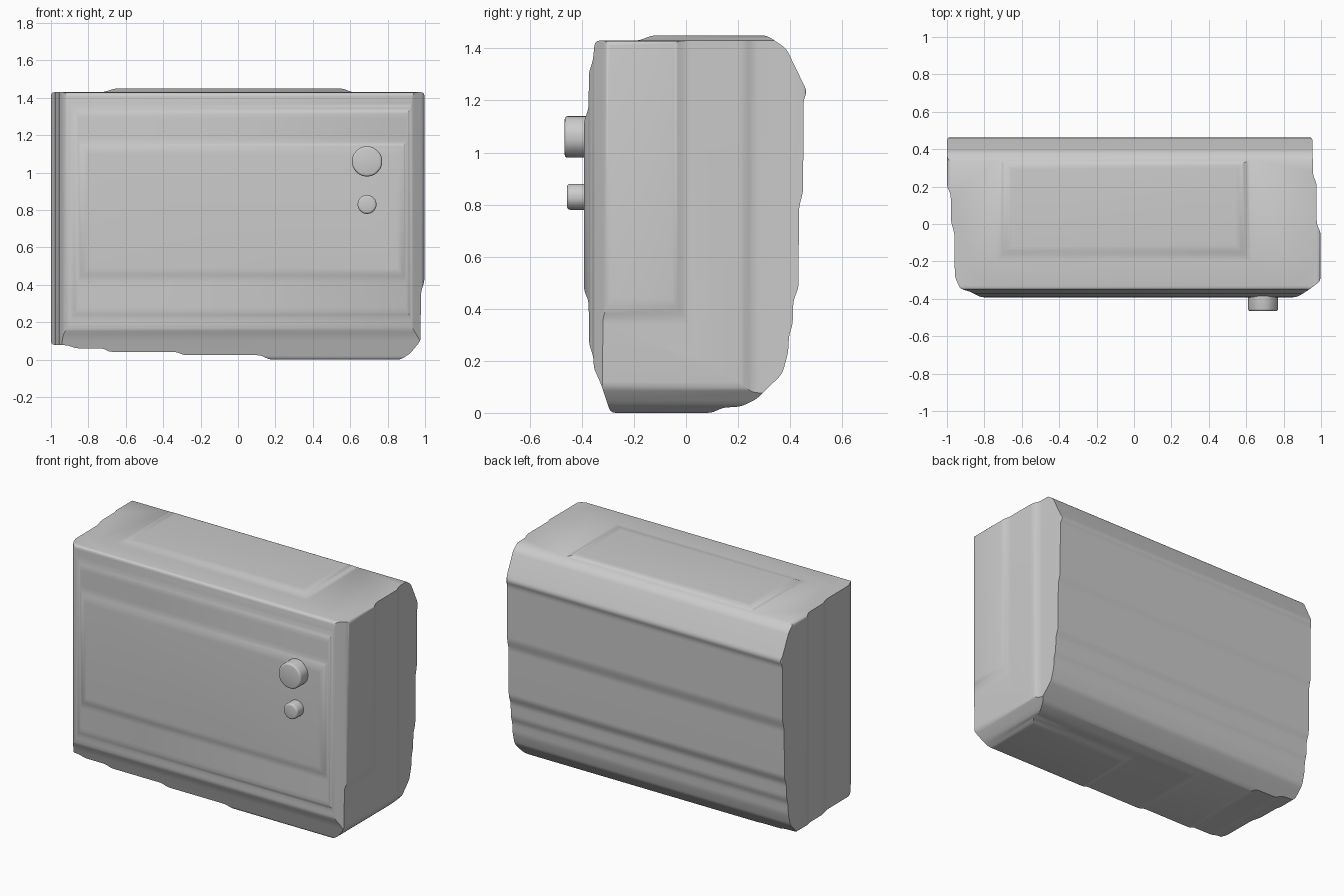
import bpy, bmesh, math
from mathutils import Vector, Matrix

if "Cube" in bpy.data.objects:
    bpy.data.objects.remove(bpy.data.objects["Cube"])

grey = bpy.data.materials.new("case grey")
grey.diffuse_color = (0.6, 0.6, 0.6, 1)
grey.use_nodes = True
grey.node_tree.nodes["Principled BSDF"].inputs["Base Color"].default_value = grey.diffuse_color


def fillet(points, radius=0.02, steps=3):
    """Round every corner of a closed outline with a short curve."""
    pts = [Vector(p) for p in points]
    out = []
    for i, p in enumerate(pts):
        a, b = pts[i - 1] - p, pts[(i + 1) % len(pts)] - p
        s = p + a.normalized() * min(radius, a.length * 0.45)
        e = p + b.normalized() * min(radius, b.length * 0.45)
        for k in range(steps + 1):
            t = k / steps
            out.append(s * (1 - t) ** 2 + p * 2 * t * (1 - t) + e * t * t)
    return out


def add_object(name, bm):
    bmesh.ops.recalc_face_normals(bm, faces=bm.faces[:])
    me = bpy.data.meshes.new(name)
    bm.to_mesh(me)
    bm.free()
    me.materials.append(grey)
    ob = bpy.data.objects.new(name, me)
    bpy.context.collection.objects.link(ob)
    return ob


def prism(name, outline, place, depth):
    """Extrude an outline from -depth to depth; place maps (u, v, w) to x, y, z."""
    bm = bmesh.new()
    pts = fillet(outline)
    rings = [[bm.verts.new(place(p.x, p.y, w)) for p in pts] for w in (-depth, depth)]
    n = len(pts)
    bm.faces.new(rings[0])
    bm.faces.new(rings[1])
    for i in range(n):
        j = (i + 1) % n
        bm.faces.new((rings[0][i], rings[0][j], rings[1][j], rings[1][i]))
    return add_object(name, bm)


def smooth(ob):
    bpy.ops.object.select_all(action='DESELECT')
    ob.select_set(True)
    bpy.context.view_layer.objects.active = ob
    bpy.ops.object.shade_smooth_by_angle(angle=math.radians(35))


# Side outline (y, z): stepped front, sloped rear top, stepped rear
side = [(-0.29, 0), (0.10, 0), (0.14, 0.02), (0.21, 0.024), (0.27, 0.052),
        (0.37, 0.15), (0.392, 0.23), (0.396, 0.30), (0.41, 0.34), (0.412, 0.43),
        (0.432, 0.48), (0.434, 0.79), (0.45, 0.85), (0.451, 1.20), (0.465, 1.235),
        (0.385, 1.40), (0.31, 1.45), (-0.13, 1.45), (-0.18, 1.43),
        (-0.35, 1.43), (-0.358, 1.35), (-0.373, 1.31), (-0.374, 1.17),
        (-0.392, 1.12), (-0.392, 0.47), (-0.374, 0.43), (-0.372, 0.26),
        (-0.356, 0.22), (-0.354, 0.17), (-0.33, 0.12)]
# Front outline (x, z): raised top plate, stepped underside, chamfered corner
front = [(-1, 0.08), (-0.91, 0.077), (-0.87, 0.061), (-0.72, 0.06), (-0.69, 0.042),
         (-0.33, 0.042), (-0.29, 0.024), (0.12, 0.024), (0.17, 0),
         (0.87, 0), (0.92, 0.033), (0.976, 0.10), (0.978, 0.36), (0.997, 0.42),
         (0.997, 1.43), (0.61, 1.43), (0.56, 1.45), (-0.66, 1.45), (-0.72, 1.43),
         (-1, 1.43)]
# Top outline (x, y): stepped side panels
top = [(-0.82, -0.392), (0.87, -0.392), (0.93, -0.355), (0.997, -0.305),
       (0.999, -0.05), (0.977, 0), (0.976, 0.22), (0.957, 0.26), (0.954, 0.465),
       (-1, 0.465), (-1, 0.20), (-0.98, 0.16), (-0.978, 0.01), (-0.96, -0.05),
       (-0.958, -0.28), (-0.93, -0.347), (-0.88, -0.36)]

# Case: the solid common to all three outlines
case = prism("case", side, lambda u, v, w: (w, u, v), 1.2)
for name, outline, place in (
        ("front_cutter", front, lambda u, v, w: (u, w, v)),
        ("top_cutter", top, lambda u, v, w: (u, v, w))):
    cutter = prism(name, outline, place, 2)
    cutter.hide_render = True
    mod = case.modifiers.new(name, 'BOOLEAN')
    mod.operation = 'INTERSECT'
    mod.solver = 'EXACT'
    mod.object = cutter
    bpy.context.view_layer.objects.active = case
    bpy.ops.object.modifier_apply(modifier=name)
    bpy.data.objects.remove(cutter)
smooth(case)

# Knobs: rounded octagonal buttons on the front
for name, z, radius, tip in (("large_knob", 1.06, 0.08, -0.466),
                             ("small_knob", 0.83, 0.05, -0.457)):
    bm = bmesh.new()
    r = radius / math.cos(math.pi / 8)
    bmesh.ops.create_cone(bm, cap_ends=True, segments=8, radius1=r, radius2=r,
                          depth=-0.37 - tip)
    turn = Matrix.Rotation(math.pi / 2, 4, 'X') @ Matrix.Rotation(math.pi / 8, 4, 'Z')
    bmesh.ops.transform(bm, verts=bm.verts[:], matrix=Matrix.Translation(
        (0.69, (-0.37 + tip) / 2, z)) @ turn)
    sides = [e for e in bm.edges if abs(e.verts[0].co.y - e.verts[1].co.y) > 0.01]
    bmesh.ops.bevel(bm, geom=sides, offset=radius * 0.3, segments=3,
                    profile=0.5, affect='EDGES')
    rim = [e for e in bm.edges if all(v.co.y < tip + 0.001 for v in e.verts)]
    bmesh.ops.bevel(bm, geom=rim, offset=0.012, segments=3, profile=0.5, affect='EDGES')
    smooth(add_object(name, bm))
